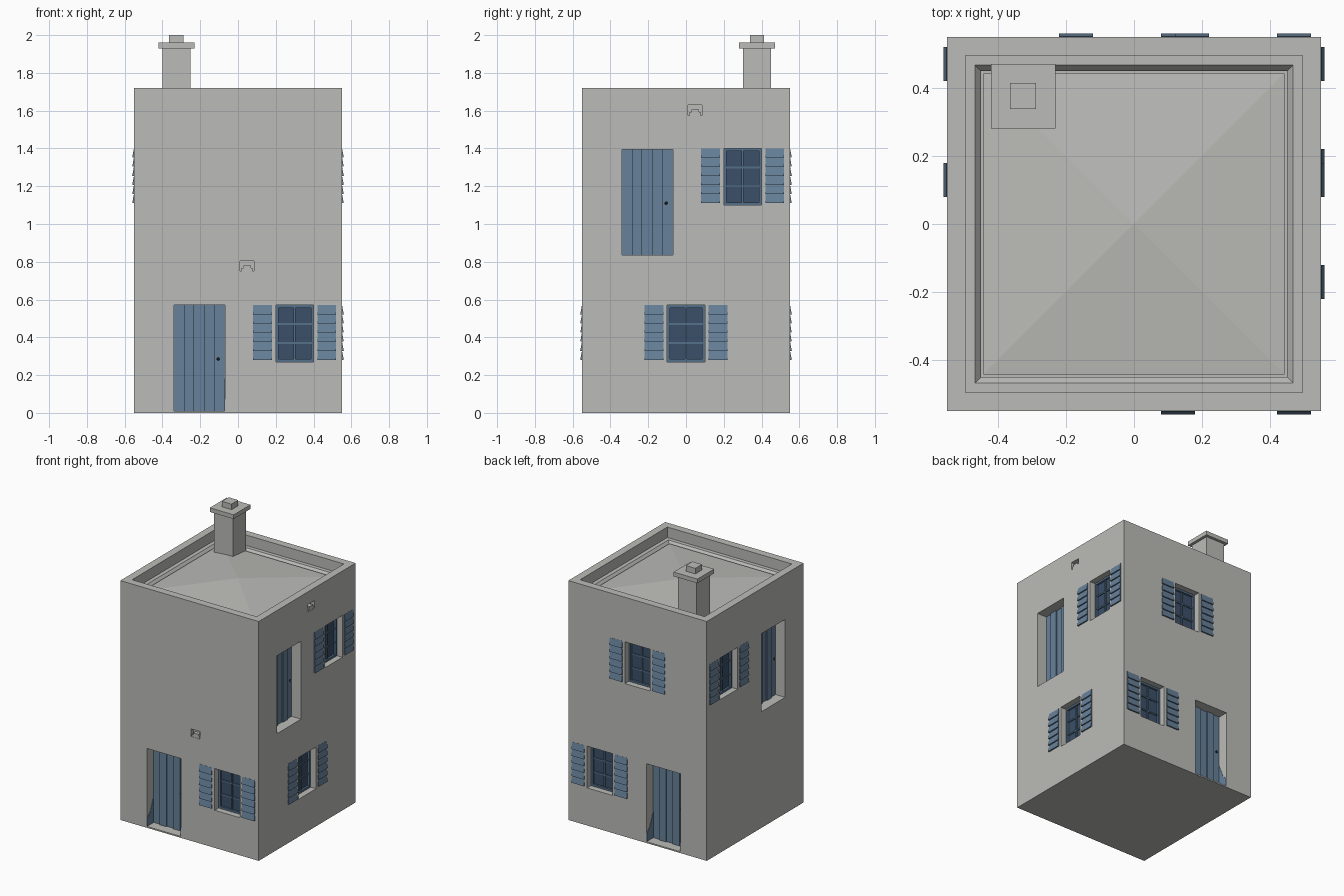
import bpy, bmesh, math
from mathutils import Matrix

if "Cube" in bpy.data.objects:
    bpy.data.objects.remove(bpy.data.objects["Cube"], do_unlink=True)


def material(name, rgb):
    m = bpy.data.materials.new(name)
    m.use_nodes = True
    m.diffuse_color = (*rgb, 1)
    m.node_tree.nodes["Principled BSDF"].inputs["Base Color"].default_value = (*rgb, 1)
    return m


PLASTER = material("grey plaster", (0.5, 0.5, 0.48))
BLUE = material("blue paint", (0.135, 0.22, 0.32))
BAR = material("deep blue paint", (0.09, 0.16, 0.25))
GLASS = material("navy glass", (0.043, 0.08, 0.14))
IRON = material("dark iron", (0.03, 0.035, 0.04))

WALL = -0.55                       # front wall plane; other sides are turned from it
SHUTTER_W, WIN_W, WIN_H = 0.1, 0.2, 0.3
DOOR_W, DOOR_H = 0.27, 0.56
WIN_DEPTH, DOOR_DEPTH = 0.065, 0.08


def box(bm, x0, x1, y0, y1, z0, z1):
    """Axis-aligned box between two corners."""
    m = Matrix.LocRotScale(((x0 + x1) / 2, (y0 + y1) / 2, (z0 + z1) / 2), None,
                           (x1 - x0, y1 - y0, z1 - z0))
    bmesh.ops.create_cube(bm, size=1, matrix=m)


def prism(bm, profile, x0, x1):
    """Extrude a (y, z) profile along x."""
    a = [bm.verts.new((x0, y, z)) for y, z in profile]
    b = [bm.verts.new((x1, y, z)) for y, z in profile]
    n = len(profile)
    bm.faces.new(a)
    bm.faces.new(b[::-1])
    for i in range(n):
        j = (i + 1) % n
        bm.faces.new((a[j], a[i], b[i], b[j]))


def finish(bm, name, mat, turn=0):
    """Turn the part onto its side of the house and make it an object."""
    bmesh.ops.recalc_face_normals(bm, faces=bm.faces)
    bm.transform(Matrix.Rotation(math.radians(90 * turn), 4, "Z"))
    me = bpy.data.meshes.new(name)
    bm.to_mesh(me)
    bm.free()
    me.materials.append(mat)
    ob = bpy.data.objects.new(name, me)
    bpy.context.collection.objects.link(ob)
    return ob


# Openings as (quarter turns, side name, centre along wall, bottom)
WINDOWS = [(0, "front", 0.3, 0.27), (1, "left", 0, 0.27), (1, "left_upper", 0.3, 1.1),
           (2, "back", -0.3, 0.27), (2, "back_upper", 0, 1.1), (3, "right_upper", -0.3, 1.1)]
DOORS = [(0, "front", -0.205, 0.01), (1, "left_upper", -0.205, 0.835),
         (2, "back", 0.205, 0.01), (3, "right_upper", 0.205, 0.835)]
NICHES = [(0, 0.048, 0.75), (1, 0.048, 1.575)]

# House shell: stacked square rings for wall, parapet, ledge, gutter and low roof
bm = bmesh.new()
rings = [(0.55, 0), (0.55, 1.72), (0.495, 1.72), (0.495, 1.645), (0.467, 1.645),
         (0.45, 1.625), (0.45, 1.605), (0.442, 1.605), (0.442, 1.635)]
loops = [[bm.verts.new((sx * r, sy * r, z)) for sx, sy in ((-1, -1), (1, -1), (1, 1), (-1, 1))]
         for r, z in rings]
for lo, hi in zip(loops, loops[1:]):
    for i in range(4):
        j = (i + 1) % 4
        bm.faces.new((lo[i], lo[j], hi[j], hi[i]))
bm.faces.new(loops[0][::-1])
peak = bm.verts.new((0, 0, 1.675))
for i in range(4):
    bm.faces.new((loops[-1][i], loops[-1][(i + 1) % 4], peak))
house = finish(bm, "house_walls", PLASTER)

# Cutter for all recesses
bm = bmesh.new()


def cut(turn, u, width, z, height, depth):
    part = bmesh.new()
    box(part, u - width / 2, u + width / 2, WALL - 0.05, WALL + depth, z, z + height)
    part.transform(Matrix.Rotation(math.radians(90 * turn), 4, "Z"))
    me = bpy.data.meshes.new("temp")
    part.to_mesh(me)
    part.free()
    bm.from_mesh(me)
    bpy.data.meshes.remove(me)


for t, _, u, z in WINDOWS:
    cut(t, u, WIN_W, z, WIN_H, WIN_DEPTH)
for t, _, u, z in DOORS:
    cut(t, u, DOOR_W, z, DOOR_H, DOOR_DEPTH)
for t, u, z in NICHES:
    cut(t, u, 0.074, z, 0.054, 0.03)
cutter = finish(bm, "recess_cutter", PLASTER)
cutter.hide_render = True
mod = house.modifiers.new("recesses", "BOOLEAN")
mod.object = cutter
mod.solver = "EXACT"
bpy.context.view_layer.objects.active = house
bpy.ops.object.modifier_apply(modifier=mod.name)
bpy.data.objects.remove(cutter, do_unlink=True)

# Windows with frame, bars and louvred shutters
for t, side, u, z in WINDOWS:
    back = WALL + WIN_DEPTH
    x0, x1, z1 = u - WIN_W / 2, u + WIN_W / 2, z + WIN_H
    bm = bmesh.new()
    box(bm, x0, x1, back - 0.008, back, z, z1)
    finish(bm, side + "_window_glass", GLASS, t)

    bm = bmesh.new()
    rim, front = 0.014, back - 0.022
    for a, b in ((x0, x0 + rim), (x1 - rim, x1)):
        box(bm, a, b, front, back, z, z1)
    for a, b in ((z, z + rim), (z1 - rim, z1)):
        box(bm, x0 + rim, x1 - rim, front, back, a, b)
    box(bm, u - 0.005, u + 0.005, front + 0.006, back, z + rim, z1 - rim)
    for k in (1, 2):
        zc = z + k * WIN_H / 3
        box(bm, x0 + rim, x1 - rim, front + 0.007, back, zc - 0.005, zc + 0.005)
    finish(bm, side + "_window_frame", BAR, t)

    slats = 6
    step = (WIN_H - 0.01) / slats
    profile = [(WALL + 0.005, z + 0.01)]
    for k in range(slats):
        low = z + 0.01 + k * step
        profile += [(WALL - 0.01, low), (WALL - 0.001, low + step)]
    profile.append((WALL + 0.005, z1))
    bm = bmesh.new()
    for c in (u - 0.17, u + 0.17):
        prism(bm, profile, c - SHUTTER_W / 2, c + SHUTTER_W / 2)
    finish(bm, side + "_shutters", BLUE, t)

# Plank doors with knobs
for t, side, u, z in DOORS:
    back = WALL + DOOR_DEPTH
    x0, planks = u - DOOR_W / 2, 5
    w = DOOR_W / planks
    bm = bmesh.new()
    for k in range(planks):
        proud = 0.012 if k % 2 else 0.004
        box(bm, x0 + k * w, x0 + (k + 1) * w, back - proud, back + 0.004, z, z + DOOR_H)
    finish(bm, side + "_door", BLUE, t)

    bm = bmesh.new()
    spot = Matrix.Translation((u + 0.1, back - 0.02, z + 0.275))
    bmesh.ops.create_uvsphere(bm, u_segments=8, v_segments=6, radius=0.008, matrix=spot)
    finish(bm, side + "_door_knob", IRON, t)

    # Painted splash on the reveals of the ground-floor doors
    if z < 0.1:
        bm = bmesh.new()
        splash = [(back, z), (WALL + 0.002, z), (WALL + 0.002, z + 0.06),
                  (WALL + 0.035, z + 0.09), (back, z + 0.2)]
        prism(bm, splash, x0, x0 + 0.002)
        prism(bm, splash, x0 + DOOR_W - 0.002, x0 + DOOR_W)
        finish(bm, side + "_door_splash", BLUE, t)

# Small bracket inside each wall niche
for t, u, z in NICHES:
    bm = bmesh.new()
    box(bm, u - 0.02, u + 0.02, WALL + 0.002, WALL + 0.03, z, z + 0.03)
    for s in (-1, 1):
        box(bm, u + s * 0.025 - 0.005, u + s * 0.025 + 0.005, WALL + 0.002, WALL + 0.03, z, z + 0.018)
    finish(bm, "niche_bracket", PLASTER, t)

# Chimney: shaft, cap and pot
for name, half, z0, z1 in (("chimney_shaft", 0.075, 1.6, 1.93),
                           ("chimney_cap", 0.095, 1.93, 1.96),
                           ("chimney_pot", 0.038, 1.96, 2.0)):
    bm = bmesh.new()
    cx, cy = -0.326, 0.376
    box(bm, cx - half, cx + half, cy - half, cy + half, z0, z1)
    finish(bm, name, PLASTER)
